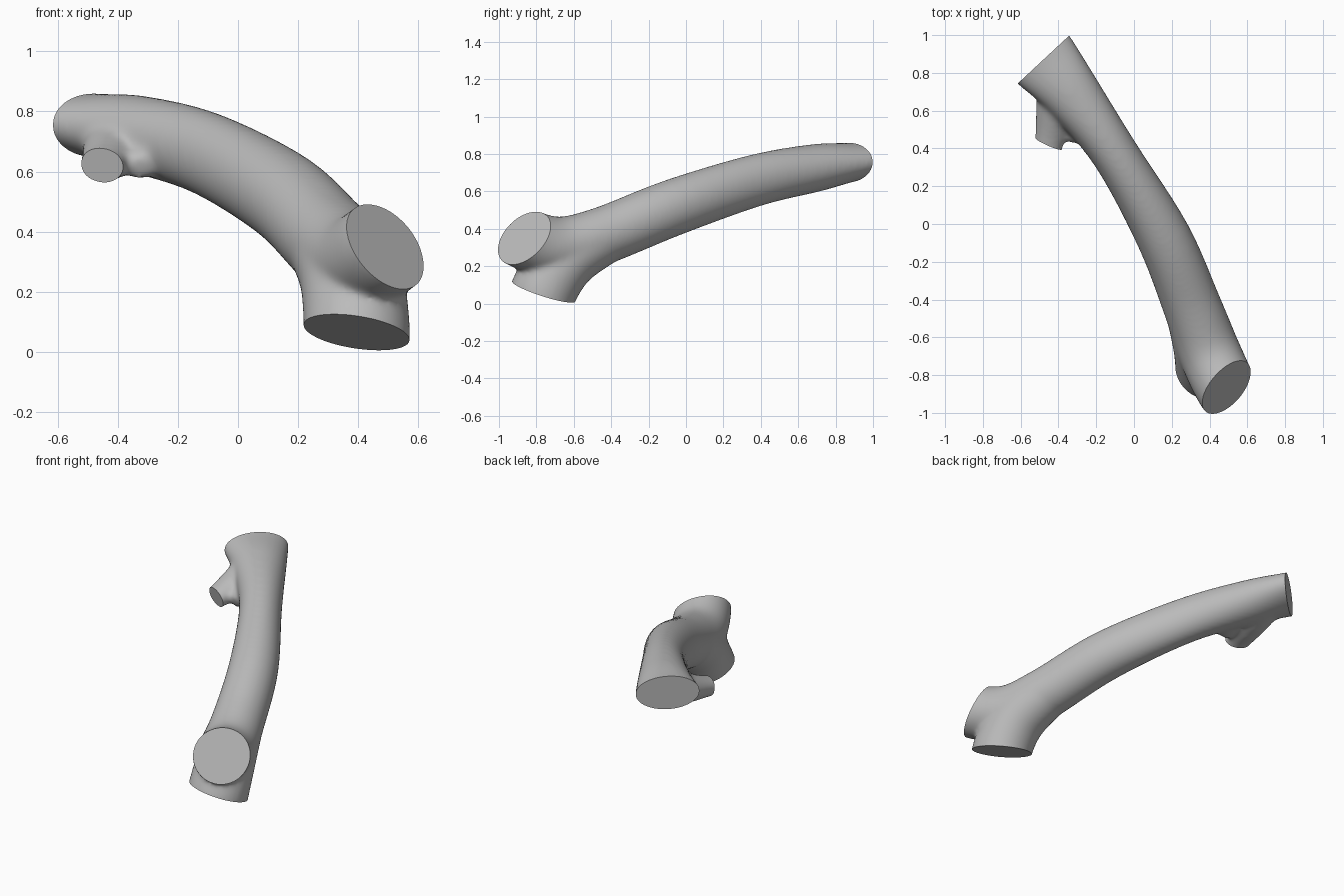
import bpy, bmesh, math
from mathutils import Vector

if "Cube" in bpy.data.objects:
    bpy.data.objects.remove(bpy.data.objects["Cube"])

UP = Vector((0, 0, 1))


def spline(rows, steps=6):
    """Catmull-Rom through rows of (x, y, z, horizontal radius, vertical radius)."""
    pts = [Vector(r) for r in rows]
    pts = [2 * pts[0] - pts[1]] + pts + [2 * pts[-1] - pts[-2]]
    out = []
    for a, b, c, d in zip(pts, pts[1:], pts[2:], pts[3:]):
        for i in range(steps):
            t = i / steps
            out.append(0.5 * (2 * b + (c - a) * t + (2 * a - 5 * b + 4 * c - d) * t * t
                              + (3 * b - a - 3 * c + d) * t ** 3))
    return out + [pts[-2]]


def add_tube(bm, rows, sides=32):
    """Closed tube with elliptical rings swept along a path."""
    path = spline(rows)
    rings = []
    for i, p in enumerate(path):
        d = (path[min(i + 1, len(path) - 1)] - path[max(i - 1, 0)]).to_3d().normalized()
        side = d.cross(UP).normalized()
        top = side.cross(d)
        ring = []
        for k in range(sides):
            a = math.tau * k / sides
            ring.append(bm.verts.new(p.to_3d() + side * math.cos(a) * p[3] + top * math.sin(a) * p[4]))
        rings.append(ring)
    for r, s in zip(rings, rings[1:]):
        for k in range(sides):
            j = (k + 1) % sides
            bm.faces.new((r[k], r[j], s[j], s[k]))
    bm.faces.new(rings[0])
    bm.faces.new(rings[-1])


def cut_end(bm, centre, normal, reach):
    """Slice one tube end flat and close it."""
    c, n = Vector(centre), Vector(normal).normalized()
    near = [f for f in bm.faces if (f.calc_center_median() - c).length < reach]
    geom = set(near)
    for f in near:
        geom.update(f.edges)
        geom.update(f.verts)
    bmesh.ops.bisect_plane(bm, geom=list(geom), plane_co=c, plane_no=n, dist=1e-5)
    gone = [v for v in bm.verts if (v.co - c).length < reach and (v.co - c).dot(n) > 2e-5]
    bmesh.ops.delete(bm, geom=gone, context='VERTS')
    rim = [e for e in bm.edges if e.is_boundary]
    bmesh.ops.holes_fill(bm, edges=rim, sides=0)


# Main tube running into the forward opening
bm = bmesh.new()
add_tube(bm, [(-0.57, 0.97, 0.765, 0.20, 0.105), (-0.48, 0.87, 0.755, 0.19, 0.105),
              (-0.33, 0.69, 0.725, 0.155, 0.128), (-0.10, 0.37, 0.658, 0.125, 0.14),
              (0.155, -0.065, 0.515, 0.145, 0.152), (0.31, -0.44, 0.365, 0.155, 0.155),
              (0.40, -0.68, 0.30, 0.165, 0.165), (0.49, -0.87, 0.35, 0.165, 0.165),
              (0.56, -0.94, 0.41, 0.165, 0.165)])
# Downward opening
add_tube(bm, [(0.24, -0.27, 0.43, 0.13, 0.13), (0.31, -0.44, 0.36, 0.15, 0.15),
              (0.375, -0.64, 0.24, 0.17, 0.17), (0.395, -0.755, 0.08, 0.178, 0.178),
              (0.385, -0.785, -0.04, 0.178, 0.178)])
# Small side branch, with a lower stub beside it
add_tube(bm, [(-0.40, 0.76, 0.72, 0.11, 0.10), (-0.42, 0.60, 0.665, 0.10, 0.085),
              (-0.45, 0.43, 0.622, 0.078, 0.06), (-0.47, 0.34, 0.60, 0.078, 0.06)])
add_tube(bm, [(-0.31, 0.62, 0.69, 0.09, 0.08), (-0.32, 0.51, 0.64, 0.075, 0.06),
              (-0.33, 0.44, 0.612, 0.055, 0.04)])
bmesh.ops.recalc_face_normals(bm, faces=bm.faces)
mesh = bpy.data.meshes.new("branched_tube")
bm.to_mesh(mesh)
bm.free()
tube = bpy.data.objects.new("branched_tube", mesh)
bpy.context.collection.objects.link(tube)

# Fuse and soften the junctions
fuse = tube.modifiers.new("fuse", 'REMESH')
fuse.mode = 'VOXEL'
fuse.voxel_size = 0.012
soft = tube.modifiers.new("soften", 'SMOOTH')
soft.factor = 0.5
soft.iterations = 25
fused = bpy.data.meshes.new_from_object(tube.evaluated_get(bpy.context.evaluated_depsgraph_get()))
tube.modifiers.clear()

# Flat cut ends
bm = bmesh.new()
bm.from_mesh(fused)
cut_end(bm, (0.49, -0.87, 0.345), (0.63, -0.57, 0.52), 0.24)
cut_end(bm, (0.395, -0.76, 0.065), (-0.15, -0.3, -0.93), 0.26)
cut_end(bm, (-0.48, 0.87, 0.755), (-0.68, 0.73, 0.0), 0.30)
cut_end(bm, (-0.45, 0.425, 0.62), (-0.4, -0.88, -0.2), 0.13)
bmesh.ops.recalc_face_normals(bm, faces=bm.faces)
bm.to_mesh(fused)
bm.free()
tube.data = fused
fused.name = "branched_tube_surface"
bpy.data.meshes.remove(mesh)

# Plain grey
grey = bpy.data.materials.new("plain grey")
grey.diffuse_color = (0.5, 0.5, 0.5, 1)
grey.use_nodes = True
grey.node_tree.nodes["Principled BSDF"].inputs["Base Color"].default_value = grey.diffuse_color
fused.materials.clear()
fused.materials.append(grey)
bpy.context.view_layer.objects.active = tube
tube.select_set(True)
bpy.ops.object.shade_smooth_by_angle(angle=math.radians(35))
